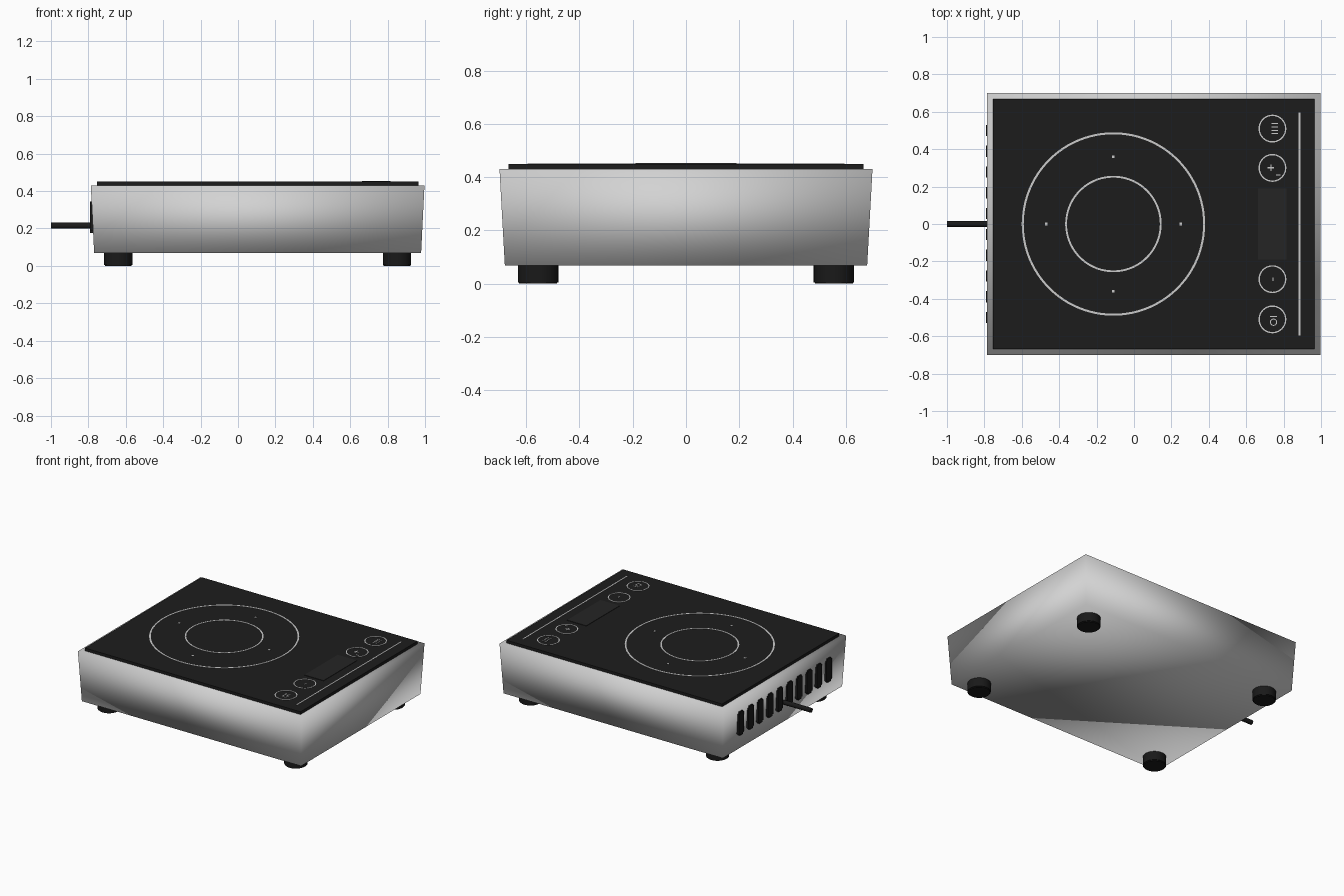
import bpy, bmesh, math
from mathutils import Matrix

cube = bpy.data.objects.get("Cube")
if cube:
    bpy.data.objects.remove(cube, do_unlink=True)


def material(name, value, rough):
    m = bpy.data.materials.new(name)
    m.use_nodes = True
    colour = (value, value, value, 1)
    m.diffuse_color = colour
    node = m.node_tree.nodes["Principled BSDF"]
    node.inputs["Base Color"].default_value = colour
    node.inputs["Roughness"].default_value = rough
    return m


STEEL = material("brushed steel", 0.65, 0.4)
GLASS = material("black glass", 0.012, 0.3)
RUBBER = material("black rubber", 0.01, 0.7)
PANEL = material("display grey", 0.018, 0.4)
PRINT = material("printed light grey", 0.6, 0.5)

TOP = 0.45       # upper surface of the glass
PLATE = 0.002    # thickness of printed marks


def finish(name, bm, mat, smooth=None):
    bmesh.ops.recalc_face_normals(bm, faces=bm.faces)
    mesh = bpy.data.meshes.new(name)
    bm.to_mesh(mesh)
    bm.free()
    mesh.materials.append(mat)
    ob = bpy.data.objects.new(name, mesh)
    bpy.context.collection.objects.link(ob)
    if smooth is not None:
        bpy.ops.object.select_all(action='DESELECT')
        ob.select_set(True)
        bpy.context.view_layer.objects.active = ob
        bpy.ops.object.shade_smooth_by_angle(angle=smooth)
    return ob


def add_box(bm, x0, x1, y0, y1, z0, z1):
    size = Matrix.Diagonal((x1 - x0, y1 - y0, z1 - z0, 1))
    place = Matrix.Translation(((x0 + x1) / 2, (y0 + y1) / 2, (z0 + z1) / 2))
    return bmesh.ops.create_cube(bm, size=1, matrix=place @ size)["verts"]


def add_mark(bm, x, y, w, h):
    add_box(bm, x - w / 2, x + w / 2, y - h / 2, y + h / 2, TOP, TOP + PLATE)


def add_ring(bm, x, y, radius, width, sides):
    """Thin flat annulus lying on the glass."""
    circles = []
    for r in (radius - width / 2, radius + width / 2):
        for z in (TOP, TOP + PLATE):
            circles.append([bm.verts.new((x + r * math.cos(math.tau * i / sides),
                                          y + r * math.sin(math.tau * i / sides), z))
                            for i in range(sides)])
    inner_low, inner_top, outer_low, outer_top = circles
    loop = [inner_low, inner_top, outer_top, outer_low]
    for k in range(4):
        a, b = loop[k], loop[(k + 1) % 4]
        for i in range(sides):
            j = (i + 1) % sides
            bm.faces.new((a[i], a[j], b[j], b[i]))


# Tapered steel housing, softly shaded across its edges
bm = bmesh.new()
for v in add_box(bm, -0.787, 0.997, -0.70, 0.70, 0.068, 0.43):
    if v.co.z < 0.2:
        v.co.x += 0.018 if v.co.x < 0 else -0.018
        v.co.y += 0.02 if v.co.y < 0 else -0.02
finish("housing", bm, STEEL, math.pi)

# Glass cooking plate
bm = bmesh.new()
add_box(bm, -0.755, 0.965, -0.667, 0.667, 0.428, TOP)
finish("glass_top", bm, GLASS)

# Four round feet
for side, x in (("right", -0.64), ("left", 0.85)):
    for end, y in (("front", -0.555), ("back", 0.555)):
        bm = bmesh.new()
        bmesh.ops.create_cone(bm, cap_ends=True, segments=32, radius1=0.076,
                              radius2=0.076, depth=0.075,
                              matrix=Matrix.Translation((x, y, 0.0375)))
        bmesh.ops.bevel(bm, geom=[e for e in bm.edges if all(v.co.z < 0.01 for v in e.verts)],
                        offset=0.005, segments=2, affect='EDGES')
        finish(f"{end}_{side}_foot", bm, RUBBER, math.radians(35))

# Row of ventilation slots
bm = bmesh.new()
for i in range(10):
    y = (i - 4.5) * 0.111
    add_box(bm, -0.792, -0.765, y - 0.03, y + 0.03, 0.175, 0.345)
bmesh.ops.bevel(bm, geom=[e for e in bm.edges
                          if abs(e.verts[0].co.x - e.verts[1].co.x) > 0.02],
                offset=0.012, segments=2, affect='EDGES')
finish("vent_slots", bm, RUBBER)

# Power cord stub
bm = bmesh.new()
bmesh.ops.create_cone(bm, cap_ends=True, segments=20, radius1=0.016, radius2=0.016,
                      depth=0.24, matrix=Matrix.Translation((-0.88, 0, 0.215))
                      @ Matrix.Rotation(math.pi / 2, 4, 'Y'))
finish("power_cord", bm, RUBBER, math.radians(35))

# Cooking zone rings and four centring dots
bm = bmesh.new()
add_ring(bm, -0.11, 0, 0.485, 0.011, 96)
add_ring(bm, -0.11, 0, 0.253, 0.010, 72)
for i in range(4):
    a = i * math.pi / 2
    add_mark(bm, -0.11 + 0.36 * math.cos(a), 0.36 * math.sin(a), 0.014, 0.014)
finish("cooking_zone", bm, PRINT)

# Dividing line of the control strip
bm = bmesh.new()
add_mark(bm, 0.885, 0, 0.009, 1.19)
finish("control_line", bm, PRINT)

# Dark display window
bm = bmesh.new()
add_box(bm, 0.662, 0.815, -0.19, 0.19, TOP, TOP + 0.003)
finish("display_window", bm, PANEL)

# Touch buttons with simple symbols
BX = 0.74
bm = bmesh.new()
for y in (0.51, 0.30, -0.295, -0.51):
    add_ring(bm, BX, y, 0.071, 0.007, 40)
for i in range(4):                               # timer strokes
    add_mark(bm, BX + 0.012, 0.483 + i * 0.018, 0.036, 0.005)
add_mark(bm, BX - 0.008, 0.30, 0.034, 0.007)     # plus
add_mark(bm, BX - 0.008, 0.30, 0.007, 0.034)
add_mark(bm, BX + 0.03, 0.262, 0.024, 0.006)
add_mark(bm, BX + 0.004, -0.295, 0.006, 0.02)    # minus
add_ring(bm, BX + 0.006, -0.525, 0.017, 0.005, 20)   # power
add_mark(bm, BX + 0.006, -0.495, 0.036, 0.005)
finish("touch_buttons", bm, PRINT)
